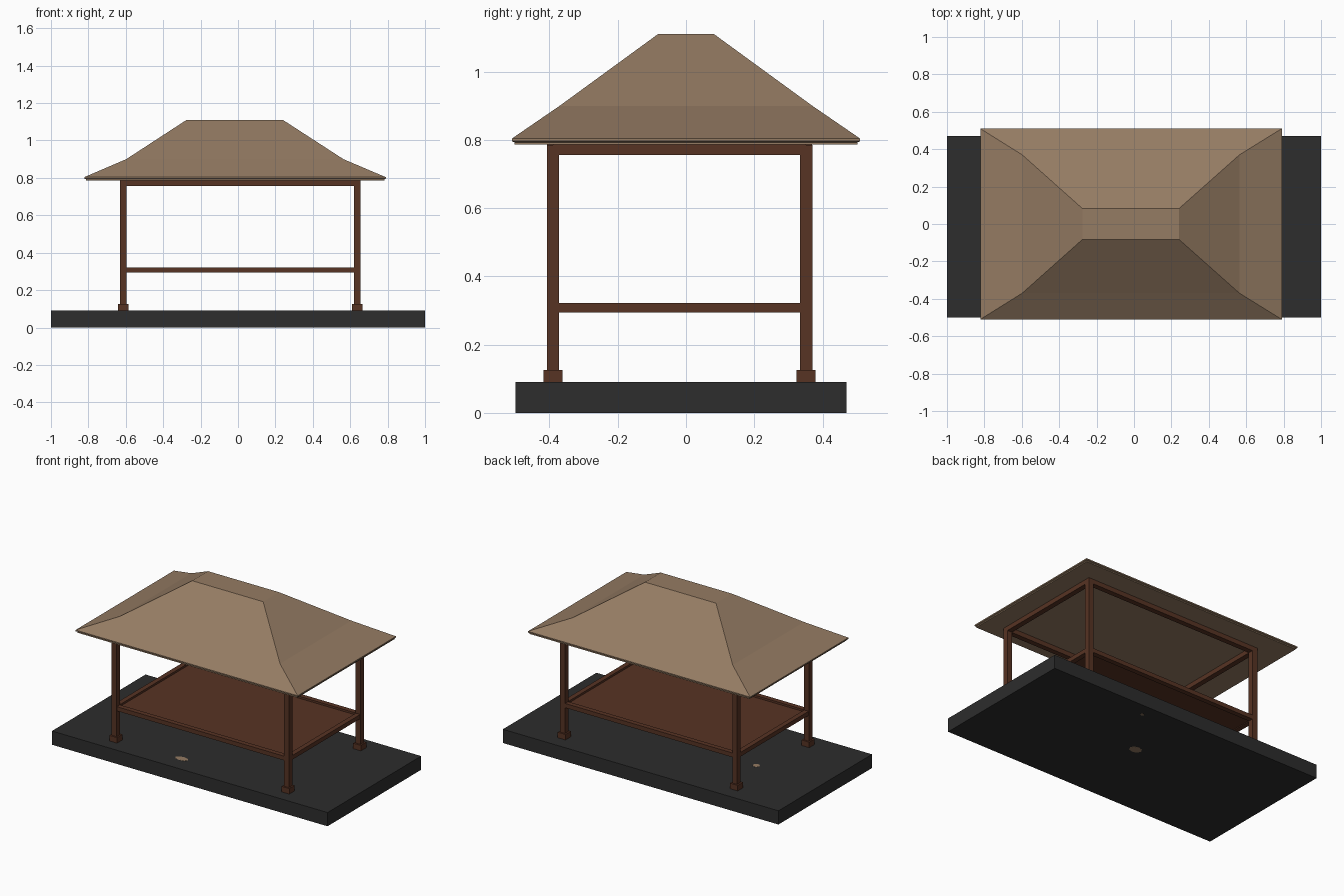
import bpy, bmesh, math

if "Cube" in bpy.data.objects:
    bpy.data.objects.remove(bpy.data.objects["Cube"])


def material(name, rgb):
    m = bpy.data.materials.new(name)
    m.diffuse_color = (*rgb, 1)
    m.use_nodes = True
    m.node_tree.nodes["Principled BSDF"].inputs["Base Color"].default_value = m.diffuse_color
    return m


STONE = material("dark stone", (0.026, 0.026, 0.026))
WOOD = material("red brown wood", (0.095, 0.033, 0.017))
THATCH = material("tan thatch", (0.30, 0.20, 0.125))


def finish(name, bm, mat):
    bmesh.ops.recalc_face_normals(bm, faces=bm.faces)
    me = bpy.data.meshes.new(name)
    bm.to_mesh(me)
    bm.free()
    me.materials.append(mat)
    ob = bpy.data.objects.new(name, me)
    bpy.context.collection.objects.link(ob)
    return ob


def rings(name, levels, mat):
    """Stack of rectangles (x0, x1, y0, y1, z) skinned and capped."""
    bm = bmesh.new()
    loops = [[bm.verts.new(p) for p in ((a, c, z), (b, c, z), (b, d, z), (a, d, z))]
             for a, b, c, d, z in levels]
    for lo, hi in zip(loops, loops[1:]):
        for i in range(4):
            j = (i + 1) % 4
            bm.faces.new((lo[i], lo[j], hi[j], hi[i]))
    bm.faces.new(loops[0][::-1])
    bm.faces.new(loops[-1])
    return finish(name, bm, mat)


def box(name, x0, x1, y0, y1, z0, z1, mat):
    return rings(name, [(x0, x1, y0, y1, z0), (x0, x1, y0, y1, z1)], mat)


# Base slab
box("base_slab", -1, 1, -0.5, 0.47, 0, 0.09, STONE)

# Posts with square feet
CX, CY, PX, PY, W = 0.012, -0.019, 0.625, 0.371, 0.018
for sx, xn in ((-1, "left"), (1, "right")):
    for sy, yn in ((-1, "front"), (1, "back")):
        x, y = CX + sx * PX, CY + sy * PY
        box(f"{yn}_{xn}_post", x - W, x + W, y - W, y + W, 0.09, 0.785, WOOD)
        f = 0.028
        box(f"{yn}_{xn}_foot", x - f, x + f, y - f, y + f, 0.09, 0.126, WOOD)

# Rails at platform height and beams under the roof
for label, z0, z1, h in (("platform_rail", 0.294, 0.322, 0.016),
                         ("roof_beam", 0.756, 0.786, 0.017)):
    for s, n in ((-1, "front"), (1, "back")):
        y = CY + s * PY
        box(f"{n}_{label}", CX - PX, CX + PX, y - h, y + h, z0, z1, WOOD)
    for s, n in ((-1, "left"), (1, "right")):
        x = CX + s * PX
        box(f"{n}_{label}", x - h, x + h, CY - PY, CY + PY, z0, z1, WOOD)

# Platform panel, set just below the rail tops
box("platform_panel", CX - PX, CX + PX, CY - PY, CY + PY, 0.299, 0.309, WOOD)

# Hipped roof with a stepped eave and a shallower lower slope
rings("hipped_roof", [
    (-0.813, 0.783, -0.503, 0.503, 0.786),
    (-0.813, 0.783, -0.503, 0.503, 0.793),
    (-0.822, 0.790, -0.510, 0.510, 0.796),
    (-0.822, 0.790, -0.510, 0.510, 0.804),
    (-0.598, 0.564, -0.370, 0.370, 0.900),
    (-0.275, 0.240, -0.082, 0.082, 1.110)], THATCH)

# Small flush patches on the top and underside of the slab
for name, x, y, z, rx, ry in (("front_patch", -0.145, -0.377, 0.0895, 0.045, 0.025),
                              ("left_patch", -0.527, 0.024, 0.0895, 0.022, 0.022),
                              ("under_patch", 0.027, 0.046, 0.0005, 0.042, 0.032),
                              ("small_under_patch", 0.26, 0.385, 0.0005, 0.012, 0.01)):
    bm = bmesh.new()
    bmesh.ops.create_cone(bm, cap_ends=True, segments=8, radius1=1, radius2=1, depth=0.003)
    bmesh.ops.scale(bm, vec=(rx, ry, 1), verts=bm.verts)
    bmesh.ops.translate(bm, vec=(x, y, z), verts=bm.verts)
    finish(name, bm, THATCH)
